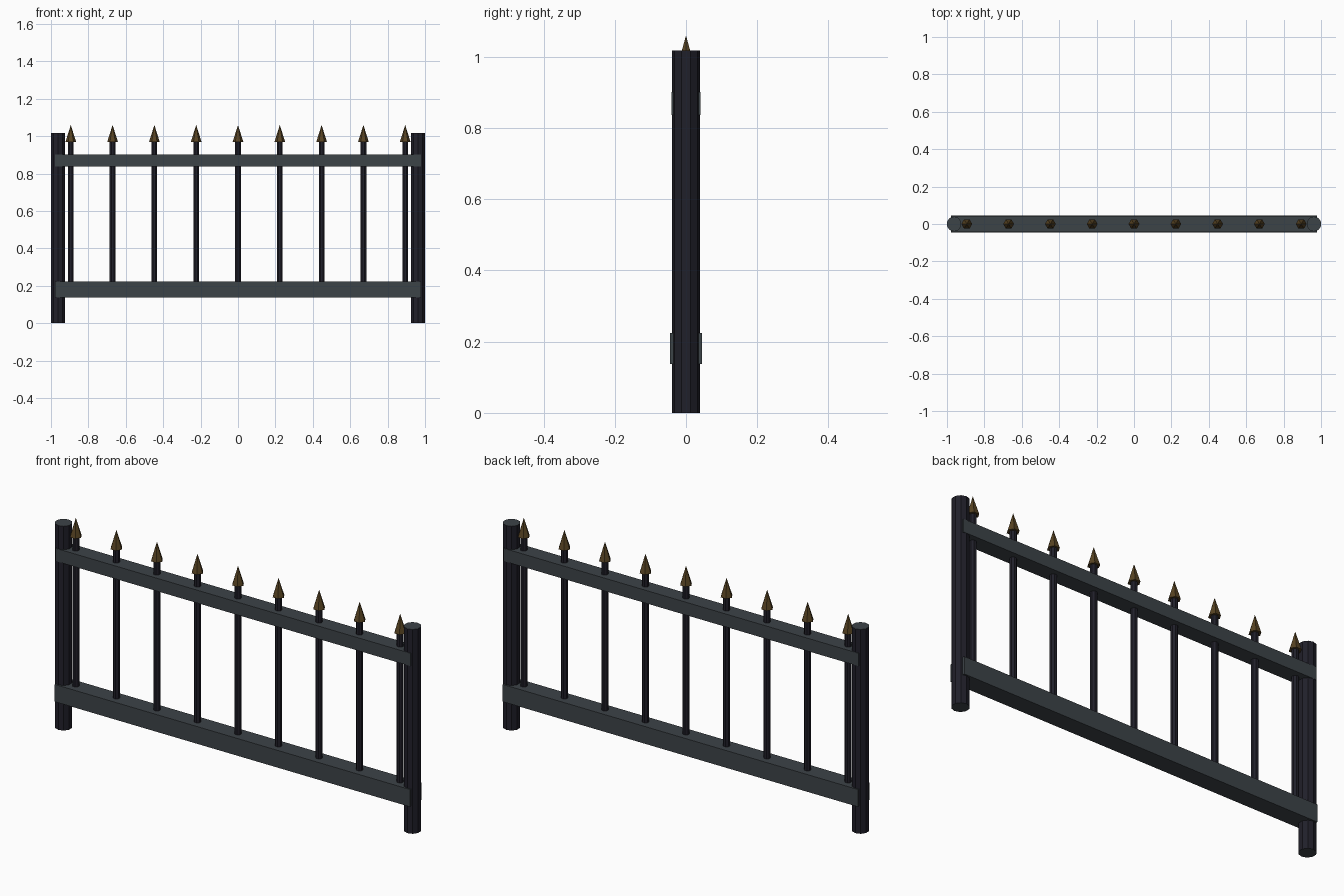
import bpy, math

if "Cube" in bpy.data.objects:
    bpy.data.objects.remove(bpy.data.objects["Cube"])


def material(name, rgb):
    m = bpy.data.materials.new(name)
    m.diffuse_color = (*rgb, 1)
    m.use_nodes = True
    m.node_tree.nodes["Principled BSDF"].inputs["Base Color"].default_value = m.diffuse_color
    return m


iron = material("dark iron", (0.0145, 0.0140, 0.0225))
steel = material("grey steel", (0.046, 0.056, 0.064))
bronze = material("aged bronze", (0.095, 0.056, 0.016))


def prism(name, x, z0, z1, r0, r1, sides, mat, turn=0.0):
    # vertical faceted cylinder or cone
    bpy.ops.mesh.primitive_cone_add(vertices=sides, radius1=r0, radius2=r1,
                                    depth=z1 - z0, location=(x, 0, (z0 + z1) / 2),
                                    rotation=(0, 0, turn))
    ob = bpy.context.object
    ob.name = name
    ob.data.materials.append(mat)
    return ob


def rail(name, z0, z1, half_depth):
    bpy.ops.mesh.primitive_cube_add(size=1, location=(0, 0, (z0 + z1) / 2))
    ob = bpy.context.object
    ob.name = name
    ob.scale = (1.958, 2 * half_depth, z1 - z0)
    ob.data.materials.append(steel)


# end posts with grey end caps
for side, label in ((-1, "left"), (1, "right")):
    post = prism(label + "_post", side * 0.962, 0, 1.018, 0.04, 0.04, 10, iron)
    post.data.materials.append(steel)
    for p in post.data.polygons:
        if abs(p.normal.z) > 0.9:
            p.material_index = 1

# horizontal rails
rail("lower_rail", 0.138, 0.224, 0.045)
rail("upper_rail", 0.837, 0.901, 0.0402)

# upright bars with spear tips
for i in range(9):
    x = (i - 4) * 0.2235
    prism(f"bar_{i + 1}", x, 0.16, 0.972, 0.0165, 0.0165, 8, iron, math.pi / 8)
    prism(f"spear_tip_{i + 1}", x, 0.968, 1.06, 0.029, 0, 6, bronze, math.pi / 6)
